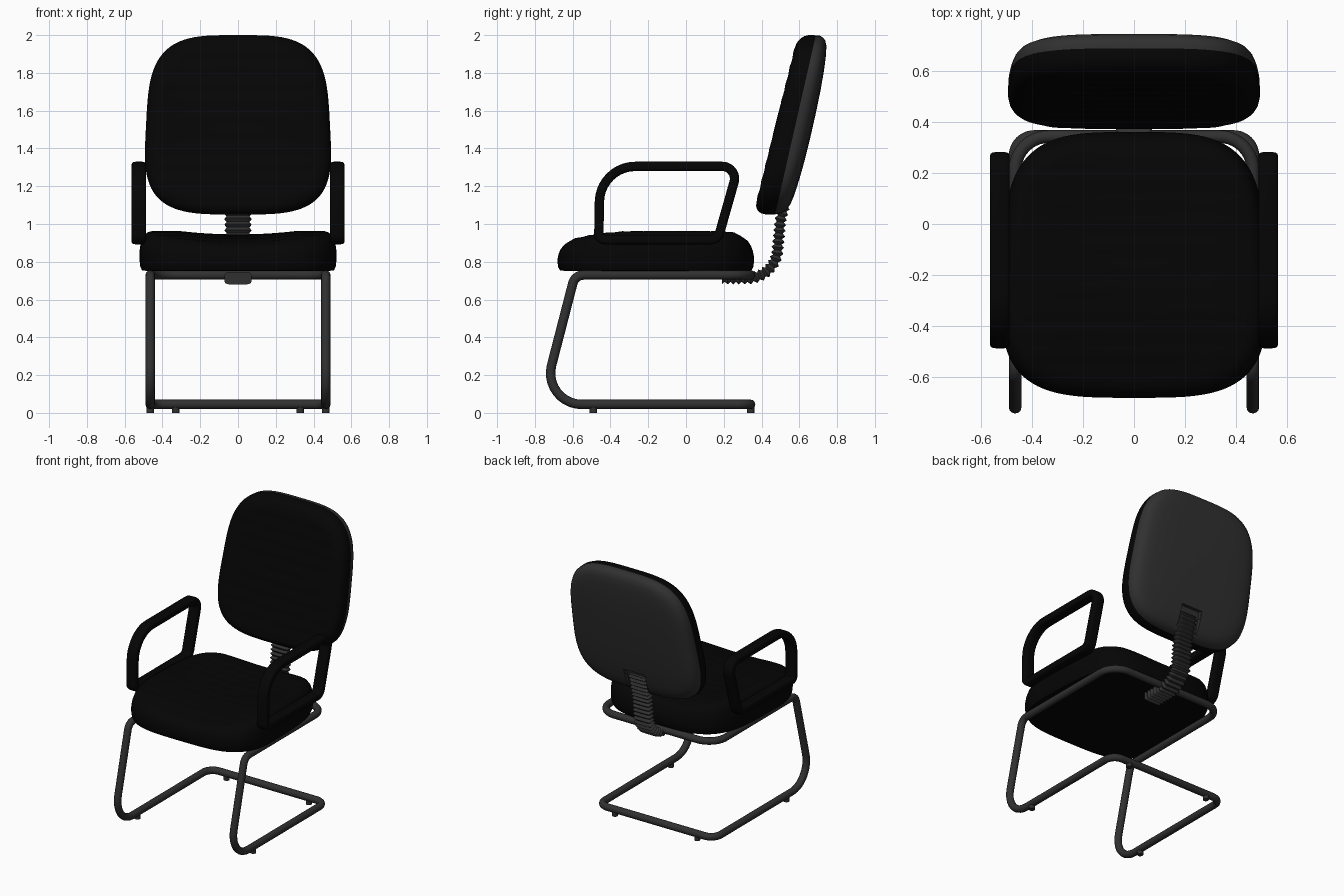
import bpy, bmesh, math
from mathutils import Vector

if "Cube" in bpy.data.objects:
    bpy.data.objects.remove(bpy.data.objects["Cube"])

def material(name, v):
    m = bpy.data.materials.new(name)
    m.diffuse_color = (v, v, v, 1)
    m.use_nodes = True
    m.node_tree.nodes["Principled BSDF"].inputs["Base Color"].default_value = m.diffuse_color
    return m

BLACK = material("black fabric", 0.0015)
GREY = material("dark grey", 0.03)

def finish(ob, mat, angle=40):
    ob.data.materials.clear()
    ob.data.materials.append(mat)
    bpy.ops.object.select_all(action='DESELECT')
    ob.select_set(True)
    bpy.context.view_layer.objects.active = ob
    bpy.ops.object.shade_smooth_by_angle(angle=math.radians(angle))
    return ob

def to_object(bm, name):
    bmesh.ops.recalc_face_normals(bm, faces=bm.faces)
    me = bpy.data.meshes.new(name)
    bm.to_mesh(me)
    bm.free()
    ob = bpy.data.objects.new(name, me)
    bpy.context.collection.objects.link(ob)
    return ob

def superellipse(a, n):
    c, s = math.cos(a), math.sin(a)
    return (math.copysign(abs(c) ** (2 / n), c), math.copysign(abs(s) ** (2 / n), s))

def pillow(name, rings, shape, n=96, power=3.6):
    """Closed pad made of concentric rounded-square rings; shape maps (u, v, w, s) to space."""
    bm = bmesh.new()
    loops = []
    for s, w in rings:
        if s == 0:
            loops.append([bm.verts.new(shape(0, 0, w, 0))])
            continue
        loop = []
        for i in range(n):
            u, v = superellipse(2 * math.pi * (i + 0.5) / n, power)
            loop.append(bm.verts.new(shape(u * s, v * s, w, s)))
        loops.append(loop)
    for a, b in zip(loops, loops[1:]):
        for i in range(n):
            j = (i + 1) % n
            q = [a[i % len(a)], a[j % len(a)], b[j % len(b)], b[i % len(b)]]
            bm.faces.new(list(dict.fromkeys(q)))
    return to_object(bm, name)

def fillet(pts, closed=True, steps=10):
    """Polyline with rounded corners; each entry is (point, radius)."""
    out, n = [], len(pts)
    for i, (p, r) in enumerate(pts):
        p = Vector(p)
        if r == 0 or (not closed and i in (0, n - 1)):
            out.append(p)
            continue
        d1 = (Vector(pts[i - 1][0]) - p).normalized()
        d2 = (Vector(pts[(i + 1) % n][0]) - p).normalized()
        half = d1.angle(d2) / 2
        t = r / math.tan(half)
        c = p + (d1 + d2).normalized() * r / math.sin(half)
        a, b = (p + d1 * t - c).normalized(), (p + d2 * t - c).normalized()
        out += [c + a.slerp(b, k / steps).normalized() * r for k in range(steps + 1)]
    return out

def resample(pts, step):
    out, carry = [pts[0]], step
    for a, b in zip(pts, pts[1:]):
        length, d = (b - a).length, carry
        while d <= length:
            out.append(a.lerp(b, d / length))
            d += step
        carry = d - length
    return out

def sweep(name, pts, closed, half_x, half_t, sides=16, power=4):
    """Rounded-rectangle section swept along a path in a plane of constant x."""
    bm, rows, n = bmesh.new(), [], len(pts)
    for i, p in enumerate(pts):
        prev = pts[i - 1] if closed or i else p
        nxt = pts[(i + 1) % n] if closed or i < n - 1 else p
        nrm = Vector((1, 0, 0)).cross((nxt - prev).normalized())
        row = []
        for k in range(sides):
            u, v = superellipse(2 * math.pi * (k + 0.5) / sides, power)
            row.append(bm.verts.new(p + Vector((u * half_x(i), 0, 0)) + nrm * v * half_t(i)))
        rows.append(row)
    pairs = list(zip(rows, rows[1:])) + ([(rows[-1], rows[0])] if closed else [])
    for a, b in pairs:
        for k in range(sides):
            j = (k + 1) % sides
            bm.faces.new((a[k], a[j], b[j], b[k]))
    if not closed:
        bm.faces.new(rows[0])
        bm.faces.new(rows[-1])
    return to_object(bm, name)

def tube(name, pts, radius, closed, radii=None):
    cu = bpy.data.curves.new(name, 'CURVE')
    cu.dimensions = '3D'
    cu.bevel_depth = radius
    cu.bevel_resolution = 4
    cu.use_fill_caps = True
    sp = cu.splines.new('POLY')
    sp.points.add(len(pts) - 1)
    for i, p in enumerate(pts):
        sp.points[i].co = (*p, 1)
        sp.points[i].radius = radii[i] if radii else 1
    sp.use_cyclic_u = closed
    ob = bpy.data.objects.new(name, cu)
    bpy.context.collection.objects.link(ob)
    bpy.ops.object.select_all(action='DESELECT')
    ob.select_set(True)
    bpy.context.view_layer.objects.active = ob
    bpy.ops.object.convert(target='MESH')
    return bpy.context.object

# cantilever frame: one closed loop of tube
half = [((0.465, 0.342, 0.73), 0.13), ((0.465, -0.588, 0.73), 0.06),
        ((0.465, -0.765, 0.045), 0.165), ((0.465, 0.342, 0.045), 0.075)]
other = [((-p[0], p[1], p[2]), r) for p, r in reversed(half)]
finish(tube("frame", fillet(half + other), 0.025, True), GREY)

# floor pads
for side in (-1, 1):
    for label, x, y in (("front", 0.465, -0.49), ("rear", 0.33, 0.342)):
        bpy.ops.mesh.primitive_cylinder_add(vertices=16, radius=0.02, depth=0.03,
                                            location=(side * x, y, 0.015))
        bpy.context.object.name = label + "_floor_pad"
        finish(bpy.context.object, GREY)

# seat cushion: waterfall front, slight dip in the middle, faint channels
def seat_shape(u, v, w, s):
    y = -0.16 + 0.52 * v
    x = u * (0.517 - 0.022 * v)
    k = max(0, (w - 0.76) / 0.19)
    z = w + k * (0.02 * min(1, (x / 0.32) ** 2) - 0.35 * max(0, -0.25 - y) ** 2
                 - 1.2 * max(0, y - 0.17) ** 2)
    if s < 0.9 and w > 0.9:
        z += 0.002 * math.cos(2 * math.pi * y / 0.085)
    return (x, y, z)

seat_rings = [(0, .755), (.5, .755), (.93, .752), (.975, .755), (.993, .775), (1, .81), (1, .845),
              (.99, .88), (.972, .91), (.945, .93), (.91, .939)]
seat_rings += [(0.88 - 0.04 * i, 0.943) for i in range(22)] + [(0, .943)]
finish(pillow("seat", seat_rings, seat_shape), BLACK)

# backrest: leaning cushion and rear shell meeting on a seam
def back_shape(u, v, w, s):
    z = 1.525 + 0.475 * v
    y = 0.5825 + 0.1075 * v
    if w < 0:
        w *= 1.0 - 0.1 * v
        if s < 0.9 and w < -0.08:
            w += 0.002 * math.cos(2 * math.pi * z / 0.085)
    else:
        w *= 1 - 0.12 * v * v
    return (u * (0.487 - 0.025 * v), y + w, z)

pad_rings = [(0, .002), (.97, .002), (.995, .002), (1, -.015), (1, -.045), (.988, -.07),
             (.965, -.087), (.93, -.1), (.9, -.105)]
pad_rings += [(0.88 - 0.04 * i, -0.108) for i in range(22)] + [(0, -.108)]
finish(pillow("backrest_cushion", pad_rings, back_shape), BLACK)

shell_rings = [(0, -.003), (.98, -.003), (.997, -.003), (.995, .02), (.975, .042), (.94, .06),
               (.88, .073), (.78, .081), (.6, .087), (.4, .09), (.2, .091), (0, .091)]
shell = pillow("backrest_shell", shell_rings, back_shape)

# socket cut in the shell for the spine
bpy.ops.mesh.primitive_cube_add(size=1, location=(0, 0.615, 1.1), rotation=(-0.22, 0, 0))
cutter = bpy.context.object
cutter.name = "socket_cutter"
cutter.scale = (0.17, 0.16, 0.24)
cutter.hide_render = True
bpy.context.view_layer.objects.active = shell
mod = shell.modifiers.new("socket", 'BOOLEAN')
mod.object = cutter
mod.operation = 'DIFFERENCE'
mod.solver = 'EXACT'
bpy.ops.object.modifier_apply(modifier=mod.name)
bpy.data.objects.remove(cutter)
finish(shell, GREY)

# tapering ridges on the shell above the socket
for side in (-1, 1):
    pts, radii = [], []
    for i in range(13):
        t = i / 12
        v = -0.72 + 0.95 * t
        p = back_shape(0, v, 0.086 - 0.022 * (1 - t) ** 3, 0.5)
        pts.append((side * (0.09 + 0.025 * t), p[1] - 0.004, p[2]))
        radii.append(1 - 0.7 * t)
    finish(tube("shell_ridge", pts, 0.012, False, radii), GREY)

# ribbed spine between the seat and the backrest
spine = fillet([((0, 0.19, 0.713), 0), ((0, 0.47, 0.713), 0.16),
                ((0, 0.5, 1.02), 0.3), ((0, 0.545, 1.2), 0)], closed=False, steps=24)
spine = resample(spine, 0.0075)
rib = lambda i: math.cos(i * math.pi / 2)
finish(sweep("spine_bellows", spine, False, lambda i: 0.065 + 0.006 * rib(i),
             lambda i: 0.026 + 0.007 * rib(i), power=6), GREY, 50)

# armrests: flat closed loops on both sides of the seat
for side, label in ((-1, "left"), (1, "right")):
    x = side * 0.525
    path = fillet([((x, -0.462, 0.917), 0.03), ((x, -0.455, 1.305), 0.19),
                   ((x, 0.278, 1.305), 0.065), ((x, 0.168, 0.917), 0.05)])
    finish(sweep(label + "_armrest", path, True, lambda i: 0.039, lambda i: 0.025), BLACK)
